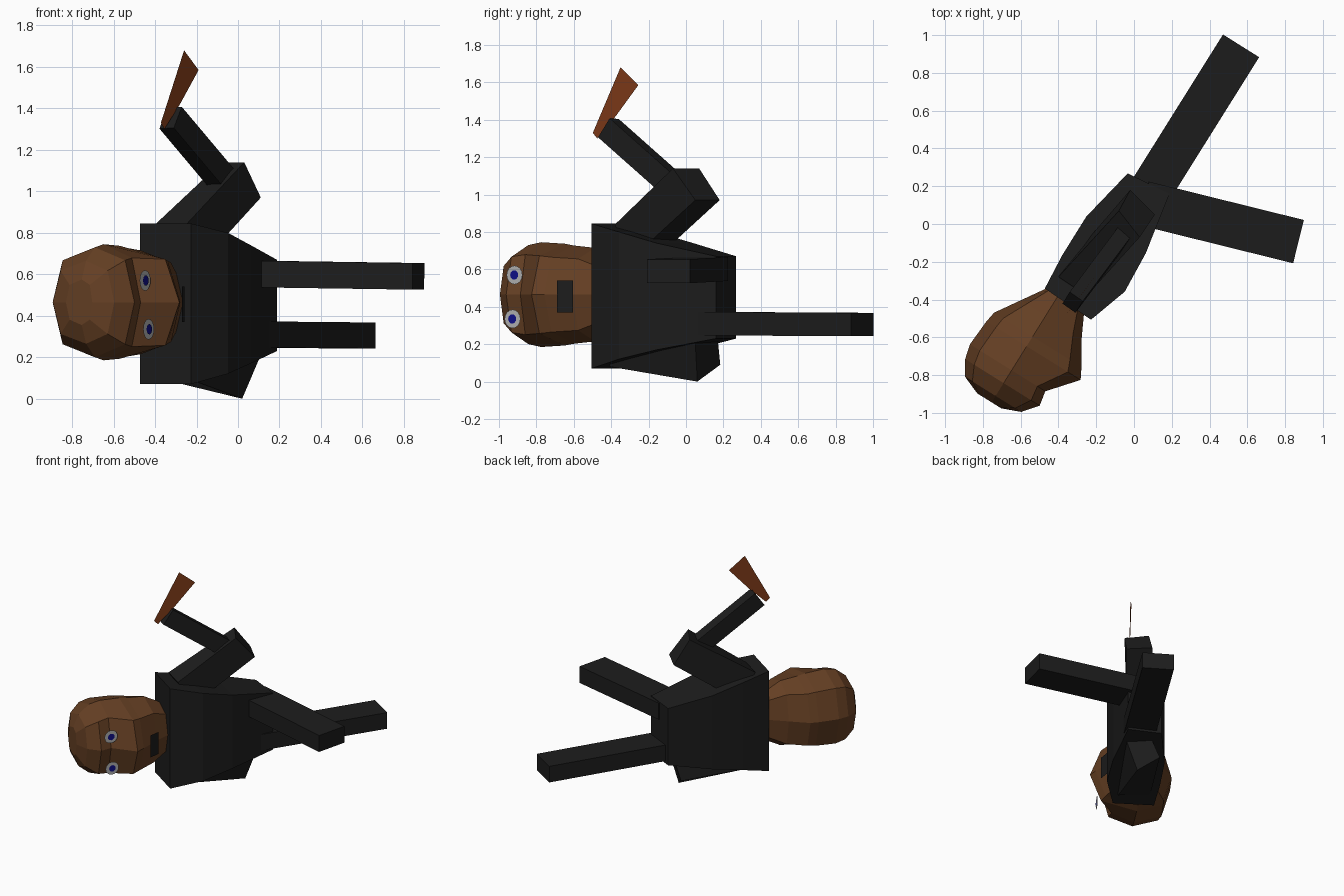
import bpy, bmesh, math
from mathutils import Vector

if "Cube" in bpy.data.objects:
    bpy.data.objects.remove(bpy.data.objects["Cube"])

# Body frame: s runs from head to feet, t from back to chest, z sideways
S, T = Vector((0.53, 0.85, 0)).normalized(), Vector((0.85, -0.53, 0)).normalized()


def P(s, t, z):
    v = S * s + T * t
    return Vector((v.x, v.y, z))


def material(name, rgb):
    m = bpy.data.materials.new(name)
    m.diffuse_color = (*rgb, 1)
    m.use_nodes = True
    m.node_tree.nodes["Principled BSDF"].inputs["Base Color"].default_value = m.diffuse_color
    return m


BLACK = material("black_cloth", (0.012, 0.012, 0.012))
SKIN = material("brown_skin", (0.13, 0.05, 0.017))
HAND = material("hand_brown", (0.22, 0.045, 0.01))
GREY = material("eye_grey", (0.45, 0.45, 0.45))
BLUE = material("eye_blue", (0.005, 0.005, 0.25))


def loft(name, rings, mat):
    """Skin a list of equal-length rings and cap both ends, flat shaded."""
    bm = bmesh.new()
    rows = [[bm.verts.new(p) for p in r] for r in rings]
    n = len(rows[0])
    for a, b in zip(rows, rows[1:]):
        for i in range(n):
            bm.faces.new((a[i], a[(i + 1) % n], b[(i + 1) % n], b[i]))
    bm.faces.new(rows[0])
    if len(rows) > 1:
        bm.faces.new(rows[-1][::-1])
        bmesh.ops.recalc_face_normals(bm, faces=bm.faces)
    me = bpy.data.meshes.new(name)
    bm.to_mesh(me)
    bm.free()
    me.materials.append(mat)
    ob = bpy.data.objects.new(name, me)
    bpy.context.collection.objects.link(ob)
    return ob


def limb(name, a, b, side, w, h, mat=BLACK, h2=None):
    """Box from a to b: w wide along side, h thick across it."""
    a, b = Vector(a), Vector(b)
    d = (b - a).normalized()
    side = (side - d * side.dot(d)).normalized()
    up = d.cross(side)

    def ring(c, k):
        return [c + side * x * w / 2 + up * y * k / 2
                for x, y in ((-1, -1), (1, -1), (1, 1), (-1, 1))]
    return loft(name, [ring(a, h), ring(b, h2 or h)], mat)


# Torso, tapering from the shoulders to the hips: s back, s front, t, t, z, z
torso = []
for sb, sf, t0, t1, z0, z1 in (
        (-0.54, -0.55, -0.22, 0.075, 0.07, 0.845),
        (-0.34, -0.33, -0.235, 0.148, 0.12, 0.80),
        (-0.10, -0.10, -0.235, 0.135, 0.17, 0.74),
        (0.21, 0.235, -0.17, 0.075, 0.23, 0.67)):
    torso.append([P(sb, t0, z0), P(sf, t1, z0), P(sf, t1, z1), P(sb, t0, z1)])
loft("torso", torso, BLACK)

# Legs
limb("straight_leg", P(0.12, -0.02, 0.31), P(1.10, -0.018, 0.305), T, 0.226, 0.125)
leg_dir = Vector((0.97, -0.243, 0))
limb("raised_leg", (0.05, 0.11, 0.602), (0.87, -0.093, 0.59),
     Vector((0.243, 0.97, 0)), 0.236, 0.128)

# Upper arms, each given by its shoulder and elbow corners
loft("raised_upper_arm", [
    [Vector(p) for p in ((-0.40, -0.28, 0.84), (-0.25, -0.38, 0.84), (-0.19, -0.31, 0.64), (-0.33, -0.18, 0.64))],
    [Vector(p) for p in ((-0.08, 0.07, 1.14), (0.03, -0.07, 1.14), (0.11, 0.05, 0.97), (-0.02, 0.18, 0.97))]], BLACK)
loft("lower_upper_arm", [
    [P(-0.45, 0.05, 0.08), P(-0.45, 0.09, 0.30), P(-0.45, -0.15, 0.35), P(-0.45, -0.18, 0.10)],
    [P(0.062, -0.015, 0.0), P(0.10, 0.067, 0.21), P(0.14, -0.09, 0.26), P(0.11, -0.17, 0.09)]], BLACK)

# Forearm and its flat hand
limb("forearm", (-0.06, -0.06, 1.04), (-0.325, -0.415, 1.355), T, 0.085, 0.125)
loft("hand", [[Vector(p) for p in ((-0.372, -0.498, 1.33), (-0.355, -0.475, 1.30), (-0.28, -0.375, 1.42),
                                   (-0.19, -0.255, 1.585), (-0.26, -0.35, 1.68))]], HAND)

# Head: octagonal rings from neck to crown (s, back t, front t, half width)
head = []
ZC = 0.465
for s, t0, t1, hz in ((-0.53, -0.21, 0.02, 0.18), (-0.66, -0.295, 0.085, 0.25),
                      (-0.79, -0.38, 0.165, 0.262), (-0.85, -0.39, 0.197, 0.272),
                      (-1.00, -0.40, 0.07, 0.28), (-1.08, -0.38, 0.085, 0.265),
                      (-1.16, -0.33, 0.02, 0.20), (-1.20, -0.23, -0.08, 0.11)):
    m = -0.14
    ring = []
    for k in range(8):
        c, q = math.cos(k * math.pi / 4), math.sin(k * math.pi / 4)
        grow = 1.08 if k % 2 else 1
        t = m + c * grow * ((t1 - m) if c > 0 else (m - t0))
        ring.append(P(s, t, ZC + q * grow * hz))
    head.append(ring)
loft("head", head, SKIN)


# Eyes: flat discs floating just in front of the face
def disc(name, c, r, mat):
    return loft(name, [[Vector(c) + S * r * math.cos(a) + Vector((0, 0, r * math.sin(a)))
                        for a in (i * math.tau / 16 for i in range(16))]], mat)


for tag, c in (("upper", P(-1.015, 0.105, 0.57)), ("lower", P(-1.015, 0.125, 0.335))):
    disc(tag + "_eye", c, 0.05, GREY)
    disc(tag + "_pupil", c + T * 0.004, 0.025, BLUE)

# Mouth: flat black rectangle
loft("mouth", [[Vector((-0.27, -0.69, 0.37)), Vector((-0.258, -0.605, 0.37)),
                Vector((-0.258, -0.605, 0.54)), Vector((-0.27, -0.69, 0.54))]], BLACK)
